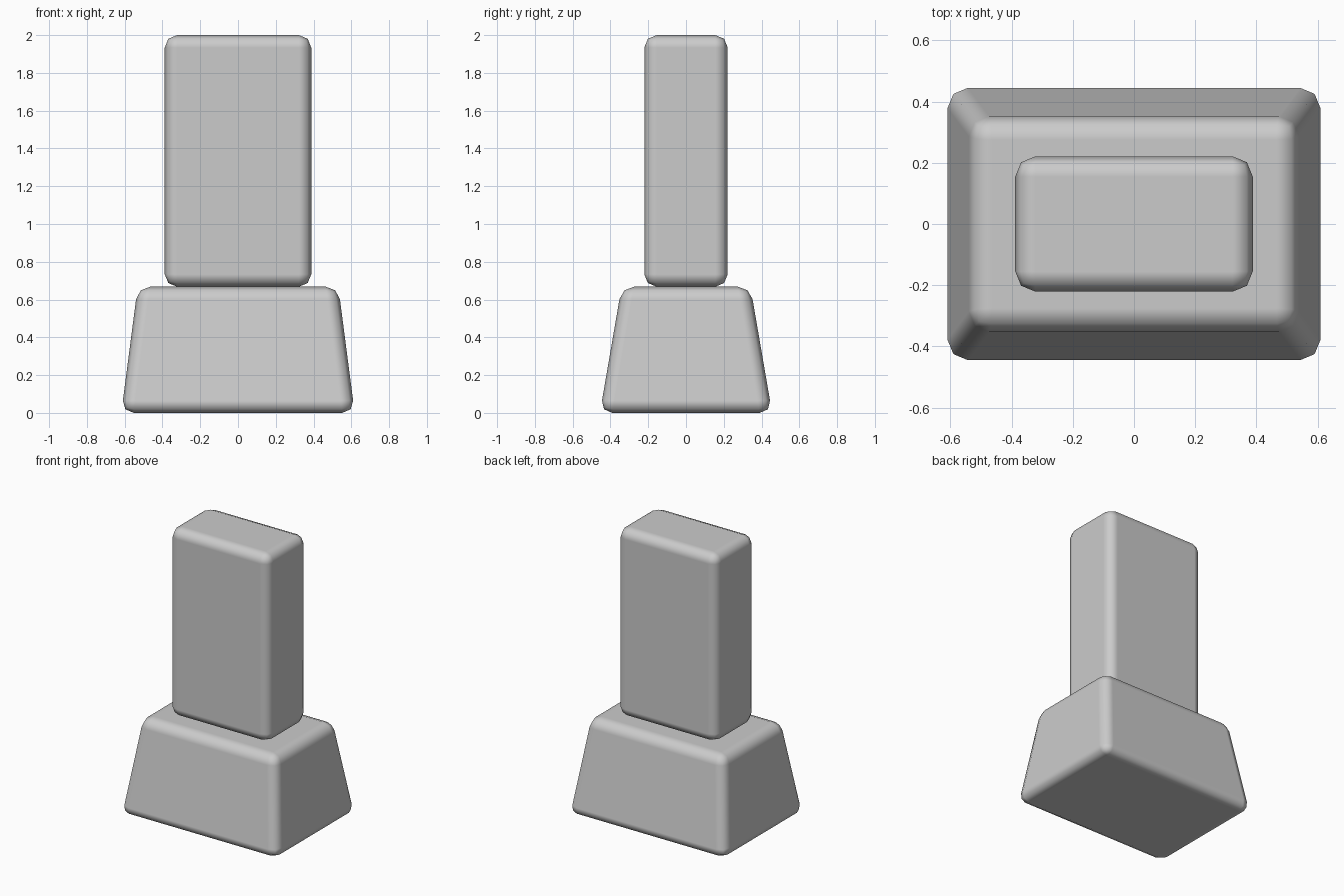
import bpy, bmesh

if "Cube" in bpy.data.objects:
    bpy.data.objects.remove(bpy.data.objects["Cube"])


def rounded_block(name, bottom, top, z0, z1, bevel):
    """Box with separate bottom and top half sizes, and rounded edges."""
    bm = bmesh.new()
    bmesh.ops.create_cube(bm, size=2)
    for v in bm.verts:
        hx, hy = top if v.co.z > 0 else bottom
        v.co = (v.co.x * hx, v.co.y * hy, z1 if v.co.z > 0 else z0)
    for f in bm.faces:
        f.smooth = True
    mesh = bpy.data.meshes.new(name)
    bm.to_mesh(mesh)
    bm.free()
    obj = bpy.data.objects.new(name, mesh)
    bpy.context.collection.objects.link(obj)
    mod = obj.modifiers.new("Bevel", 'BEVEL')
    mod.width = bevel
    mod.segments = 2
    mod.limit_method = 'NONE'
    mod.harden_normals = True
    return obj


# Tapered plinth
rounded_block("base", (0.618, 0.456), (0.531, 0.341), 0.0, 0.668, 0.066)

# Upright slab standing on the plinth
rounded_block("pillar", (0.388, 0.221), (0.388, 0.221), 0.668, 2.0, 0.066)
